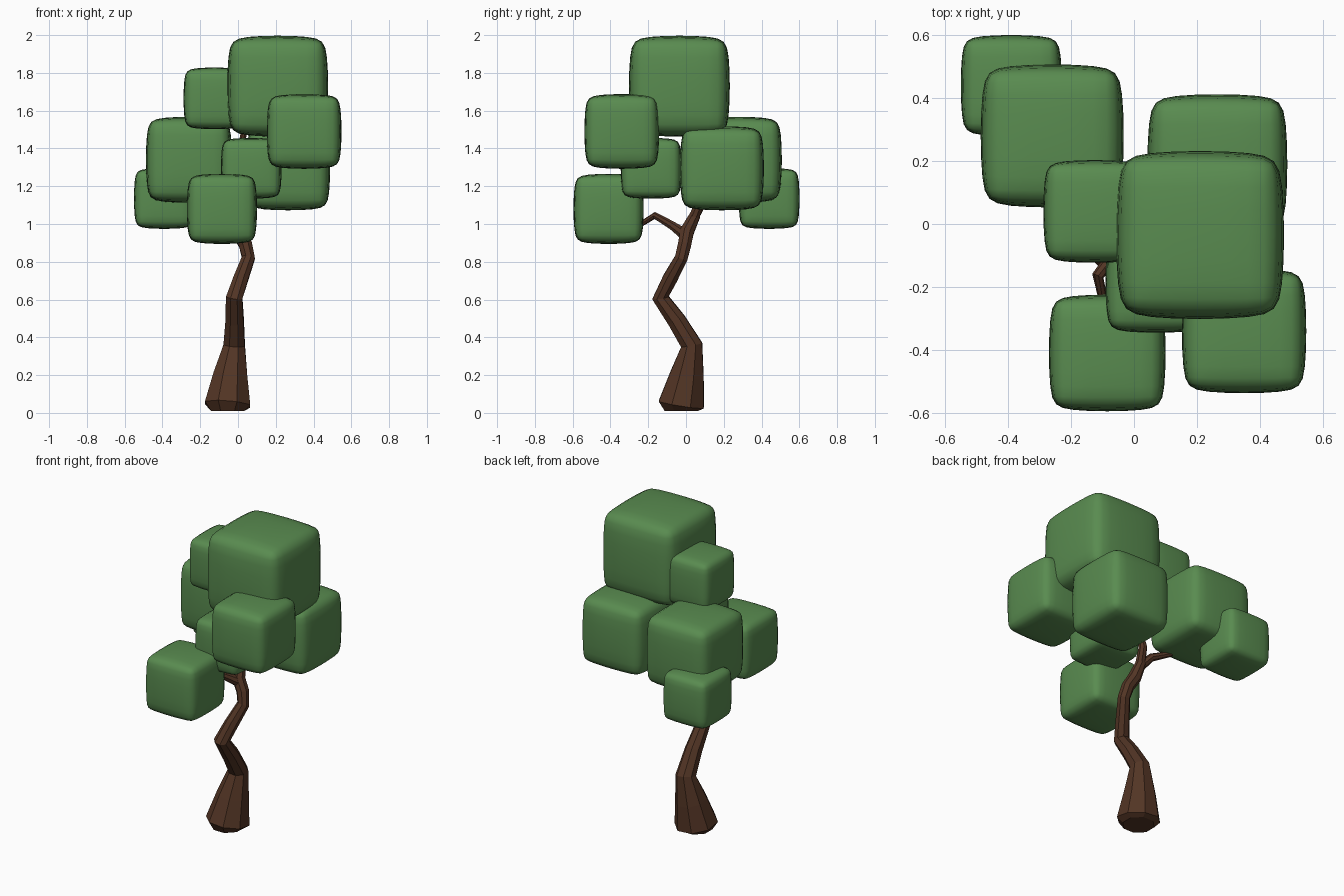
import bpy, bmesh, math
from mathutils import Vector

if "Cube" in bpy.data.objects:
    bpy.data.objects.remove(bpy.data.objects["Cube"])


def material(name, color):
    m = bpy.data.materials.new(name)
    m.diffuse_color = color
    m.use_nodes = True
    m.node_tree.nodes["Principled BSDF"].inputs["Base Color"].default_value = m.diffuse_color
    return m


LEAF = material("leaf_green", (0.10, 0.26, 0.08, 1))
BARK = material("bark_brown", (0.085, 0.035, 0.018, 1))


def add_object(name, bm, mat, smooth):
    bmesh.ops.recalc_face_normals(bm, faces=bm.faces)
    me = bpy.data.meshes.new(name)
    bm.to_mesh(me)
    bm.free()
    for p in me.polygons:
        p.use_smooth = smooth
    me.materials.append(mat)
    ob = bpy.data.objects.new(name, me)
    bpy.context.collection.objects.link(ob)
    return ob


def leaf_block(name, center, size):
    """Softly bulging cube: bevelled cage rounded by subdivision."""
    bm = bmesh.new()
    bmesh.ops.create_cube(bm, size=size * 1.005)
    bmesh.ops.bevel(bm, geom=bm.edges[:], offset=size * 0.1, segments=1,
                    affect='EDGES', profile=0.5)
    ob = add_object(name, bm, LEAF, True)
    ob.location = center
    sub = ob.modifiers.new("round", 'SUBSURF')
    sub.levels = sub.render_levels = 2


def limb(name, points, sides=8):
    """Faceted tube through (x, y, z, radius) points."""
    bm = bmesh.new()
    pos = [Vector(p[:3]) for p in points]
    rings = []
    u = Vector((1, 0, 0))
    for i, p in enumerate(pos):
        t = (pos[min(i + 1, len(pos) - 1)] - pos[max(i - 1, 0)]).normalized()
        u = (u - t * u.dot(t)).normalized()
        v = t.cross(u)
        rings.append([bm.verts.new(p + points[i][3] * (
            math.cos(a) * u + math.sin(a) * v))
            for a in (2 * math.pi * (k + 0.5) / sides for k in range(sides))])
    for a, b in zip(rings, rings[1:]):
        for k in range(sides):
            j = (k + 1) % sides
            bm.faces.new((a[k], a[j], b[j], b[k]))
    bm.faces.new(rings[0])
    bm.faces.new(rings[-1])
    add_object(name, bm, BARK, False)


# Foliage blocks
blocks = [
    ("foliage_top", (0.21, -0.035, 1.73), 0.54),
    ("foliage_front_right", (0.35, -0.34, 1.49), 0.40),
    ("foliage_upper_left", (-0.125, 0.04, 1.665), 0.33),
    ("foliage_back_left", (-0.26, 0.28, 1.34), 0.46),
    ("foliage_low_back", (-0.39, 0.44, 1.135), 0.325),
    ("foliage_center", (0.07, -0.185, 1.295), 0.325),
    ("foliage_low_front", (-0.085, -0.41, 1.08), 0.375),
    ("foliage_back_right", (0.265, 0.19, 1.295), 0.45),
]
for b in blocks:
    leaf_block(*b)

# Winding trunk with flared foot
limb("trunk", [
    (-0.055, -0.025, 0.01, 0.095), (-0.055, -0.025, 0.045, 0.13),
    (-0.04, 0.005, 0.2, 0.097), (-0.02, 0.03, 0.36, 0.061),
    (-0.018, -0.05, 0.49, 0.052), (-0.02, -0.135, 0.61, 0.047),
    (0.015, -0.085, 0.71, 0.042), (0.055, -0.025, 0.82, 0.037),
    (0.04, -0.008, 0.89, 0.038), (0.0, 0.005, 0.96, 0.04),
    (-0.015, 0.05, 1.05, 0.03)])

# Branches reaching into the foliage
limb("branch_front", [
    (0.01, 0.0, 0.94, 0.033), (-0.04, -0.07, 0.99, 0.024),
    (-0.115, -0.165, 1.045, 0.019), (-0.1, -0.23, 1.005, 0.015),
    (-0.09, -0.32, 1.0, 0.012)])
limb("branch_back", [
    (-0.01, 0.03, 1.02, 0.03), (-0.07, 0.075, 1.09, 0.024),
    (-0.17, 0.12, 1.13, 0.018), (-0.25, 0.25, 1.25, 0.014)])
limb("branch_up", [
    (-0.012, 0.04, 1.03, 0.03), (0.0, 0.08, 1.13, 0.026),
    (0.04, 0.07, 1.3, 0.022), (0.025, 0.03, 1.45, 0.018),
    (0.05, 0.0, 1.6, 0.014)])
